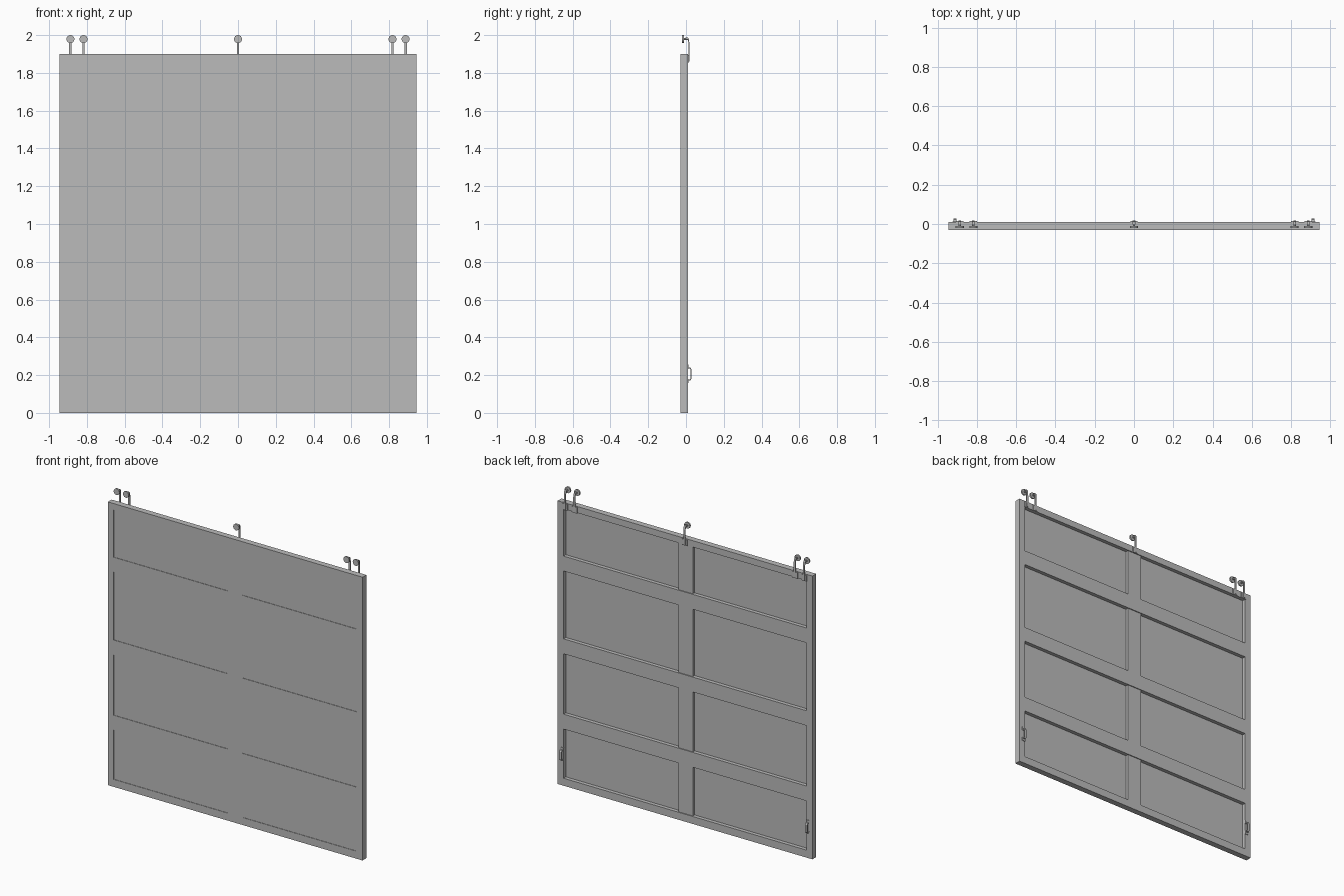
import bpy, bmesh, math
from mathutils import Vector, Matrix

cube = bpy.data.objects.get("Cube")
if cube:
    bpy.data.objects.remove(cube, do_unlink=True)


def material(name, rgb):
    m = bpy.data.materials.new(name)
    m.use_nodes = True
    m.diffuse_color = (*rgb, 1)
    m.node_tree.nodes["Principled BSDF"].inputs["Base Color"].default_value = (*rgb, 1)
    return m


GREY = material("plain grey", (0.5, 0.5, 0.5))


def finish(name, bm):
    bmesh.ops.recalc_face_normals(bm, faces=bm.faces)
    mesh = bpy.data.meshes.new(name)
    bm.to_mesh(mesh)
    bm.free()
    mesh.materials.append(GREY)
    obj = bpy.data.objects.new(name, mesh)
    bpy.context.collection.objects.link(obj)
    return obj


def add_box(bm, x, y, z):
    """Box from (low, high) ranges."""
    size = Vector((x[1] - x[0], y[1] - y[0], z[1] - z[0]))
    mid = Vector((sum(x), sum(y), sum(z))) / 2
    bmesh.ops.create_cube(bm, size=1, matrix=Matrix.Translation(mid) @ Matrix.Diagonal((*size, 1)))


def add_disc(bm, x, y, z, radius, sides=24):
    """Cylinder lying along y."""
    place = Matrix.Translation((x, sum(y) / 2, z)) @ Matrix.Rotation(math.pi / 2, 4, "X")
    bmesh.ops.create_cone(bm, cap_ends=True, segments=sides, radius1=radius, radius2=radius,
                          depth=y[1] - y[0], matrix=place)


def add_strip(bm, x, width, path, thick):
    """Flat bar bent along a (y, z) path."""
    pts = [Vector(p) for p in path]
    rings = []
    for i, p in enumerate(pts):
        t = (pts[min(i + 1, len(pts) - 1)] - pts[max(i - 1, 0)]).normalized()
        n = Vector((-t.y, t.x)) * thick / 2
        rings.append([bm.verts.new((x + s * width / 2, p.x + k * n.x, p.y + k * n.y))
                      for s, k in ((-1, -1), (1, -1), (1, 1), (-1, 1))])
    for a, b in zip(rings, rings[1:]):
        for i in range(4):
            j = (i + 1) % 4
            bm.faces.new((a[i], a[j], b[j], b[i]))
    bm.faces.new(rings[0])
    bm.faces.new(rings[-1])


# Door frame: stiles and rails in one piece with four openings
FRONT, BACK = -0.03, 0.01
xs = [-0.945, -0.902, 0.902, 0.945]
zs = [0, 0.05, 0.38, 0.48, 0.885, 0.985, 1.44, 1.54, 1.857, 1.9]
bm = bmesh.new()
grid = [[bm.verts.new((x, FRONT, z)) for z in zs] for x in xs]
for i in range(len(xs) - 1):
    for j in range(len(zs) - 1):
        if i != 1 or j % 2 == 0:
            bm.faces.new((grid[i][j], grid[i + 1][j], grid[i + 1][j + 1], grid[i][j + 1]))
grown = bmesh.ops.extrude_face_region(bm, geom=bm.faces[:], use_keep_orig=True)
moved = [v for v in grown["geom"] if isinstance(v, bmesh.types.BMVert)]
bmesh.ops.translate(bm, verts=moved, vec=(0, BACK - FRONT, 0))
finish("door_frame", bm)

# Mullion pieces and thin panels filling each opening
mullion, panels = bmesh.new(), bmesh.new()
for low, high in zip(zs[1::2], zs[2::2]):
    add_box(mullion, (-0.053, 0.053), (FRONT, 0.004), (low, high))
    for side in ((xs[1], -0.053), (0.053, xs[2])):
        add_box(panels, side, (-0.027, -0.015), (low, high))
finish("centre_mullion", mullion)
finish("door_panels", panels)

# Roller hangers along the top
for n, x in enumerate((-0.887, -0.818, 0, 0.818, 0.887), 1):
    bm = bmesh.new()
    add_disc(bm, x, (-0.021, -0.011), 1.979, 0.021)
    add_disc(bm, x, (-0.012, 0.012), 1.979, 0.006, 12)
    add_strip(bm, x, 0.013, [(-0.002, 1.986), (0.008, 1.985), (0.013, 1.978),
                             (0.015, 1.96), (0.0165, 1.86)], 0.005)
    add_box(bm, (x - 0.019, x + 0.019), (BACK, 0.016), (1.855, 1.895))
    hanger = finish(f"roller_hanger_{n}", bm)
    hanger.select_set(True)
    bpy.context.view_layer.objects.active = hanger
    bpy.ops.object.shade_smooth_by_angle(angle=math.radians(30))
    hanger.select_set(False)

# Pull handles on the back
for name, x in (("left_handle", 0.912), ("right_handle", -0.912)):
    bm = bmesh.new()
    add_strip(bm, x, 0.016, [(BACK, 0.173), (0.022, 0.175), (0.026, 0.181),
                             (0.026, 0.231), (0.022, 0.237), (BACK, 0.239)], 0.006)
    for z in (0.157, 0.233):
        add_box(bm, (x - 0.013, x + 0.013), (BACK, 0.014), (z, z + 0.022))
    finish(name, bm)
